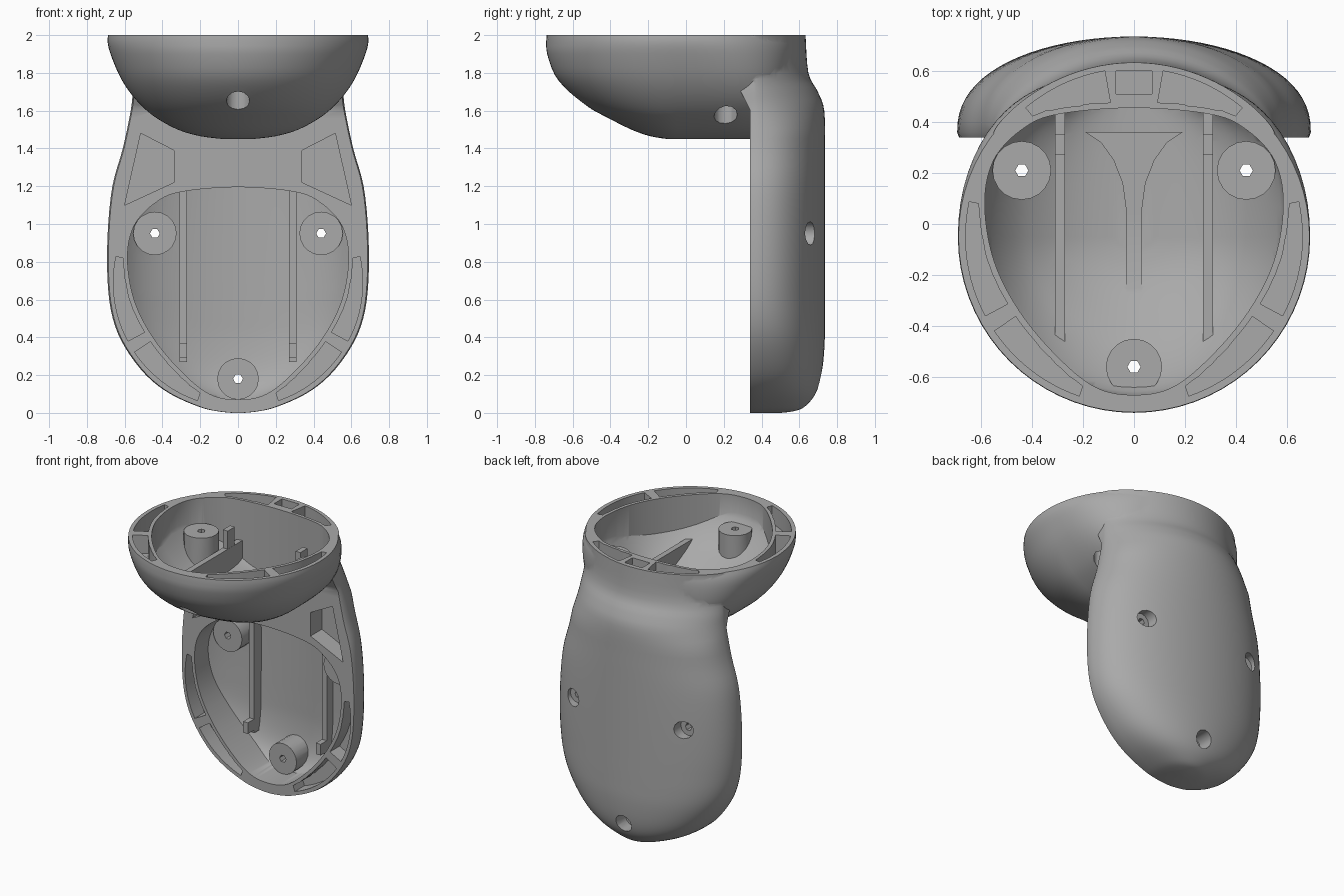
import bpy, bmesh, math
from mathutils import Vector

if "Cube" in bpy.data.objects:
    bpy.data.objects.remove(bpy.data.objects["Cube"])

grey = bpy.data.materials.new("plain grey")
grey.use_nodes = True
grey.diffuse_color = (0.4, 0.4, 0.4, 1)
grey.node_tree.nodes["Principled BSDF"].inputs["Base Color"].default_value = (0.4, 0.4, 0.4, 1)

RIM_V = -0.05      # centre of the rim circle in the shared layout
SPLIT = 0.34       # open face of the lower shell
LIP = 0.36         # where the side wall reaches full width


def spline(points, steps, closed=False):
    """Resample points with a Catmull-Rom curve."""
    pts = [Vector(p) for p in points]
    n = len(pts)
    get = (lambda i: pts[i % n]) if closed else (lambda i: pts[max(0, min(n - 1, i))])
    out = []
    for i in range(n if closed else n - 1):
        a, b, c, d = (get(i + k) for k in (-1, 0, 1, 2))
        for s in range(steps):
            t = s / steps
            out.append(0.5 * (2 * b + (c - a) * t + (2 * a - 5 * b + 4 * c - d) * t * t
                              + (3 * b - a - 3 * c + d) * t ** 3))
    return out if closed else out + [pts[-1]]


def loft(name, rings):
    """Solid through a stack of equal-length rings."""
    bm = bmesh.new()
    rows = [[bm.verts.new(p) for p in ring] for ring in rings]
    n = len(rows[0])
    for low, high in zip(rows, rows[1:]):
        for i in range(n):
            j = (i + 1) % n
            bm.faces.new((low[i], low[j], high[j], high[i]))
    bm.faces.new(rows[0])
    bm.faces.new(rows[-1])
    bmesh.ops.recalc_face_normals(bm, faces=bm.faces)
    mesh = bpy.data.meshes.new(name)
    bm.to_mesh(mesh)
    bm.free()
    obj = bpy.data.objects.new(name, mesh)
    mesh.materials.append(grey)
    bpy.context.collection.objects.link(obj)
    return obj


def combine(base, other, op):
    """Boolean two solids and drop the second."""
    before = len(base.data.vertices)
    mod = base.modifiers.new("cut", 'BOOLEAN')
    mod.operation, mod.object = op, other
    for solver in ('MANIFOLD', 'EXACT'):
        mod.solver = solver
        bpy.context.view_layer.update()
        deps = bpy.context.evaluated_depsgraph_get()
        mesh = bpy.data.meshes.new_from_object(base.evaluated_get(deps))
        if len(mesh.vertices) not in (0, before):
            break
    base.modifiers.clear()
    base.data = mesh
    bpy.data.objects.remove(other)


# The two shells share one layout: (x, v) across the opening, h through it
def in_bowl(x, v, h):
    return (x, v, h)


def in_body(x, v, h):
    return (x, h, v + 0.74)


def prism(points, h0, h1, place):
    return loft("cutter", [[place(x, v, h) for x, v in points] for h in (h0, h1)])


def circle(x, v, r, n):
    return [(x + r * math.cos(math.tau * i / n), v + r * math.sin(math.tau * i / n)) for i in range(n)]


def box(x0, x1, v0, v1):
    return [(x0, v0), (x1, v0), (x1, v1), (x0, v1)]


def ramp(z, start, length):
    return max(0, min(1, (z - start) / length))


def power(value, k):
    return math.copysign(abs(value) ** k, value)


# Lower body: half-oval sections, narrowing into the neck
BODY = spline([(0, .03, .5), (.008, .105, .565), (.03, .2, .625), (.1, .358, .685), (.2, .487, .717),
               (.35, .6, .733), (.5, .663, .735), (.69, .69, .735), (.95, .69, .735),
               (1.2, .665, .735), (1.4, .61, .735), (1.6, .568, .732), (1.7, .557, .698),
               (1.8, .548, .648), (2, .55, .633)], 4)


def body_solid(name):
    rings = []
    for z, w, back in BODY:
        # fuller towards the bottom, leaner where the neck meets the rim
        k = 0.7 + 0.17 * ramp(z, 0.1, 0.5) + 0.73 * ramp(z, 1.5, 0.35)
        front = SPLIT - 0.06 * ramp(z, 1.6, 0.12)
        arc = [(w * math.cos(math.pi * i / 40),
                LIP + (back - LIP) * max(0, math.sin(math.pi * i / 40)) ** k, z)
               for i in range(41)]
        rings.append([(w - 0.007, front, z)] + arc + [(0.007 - w, front, z)])
    return loft(name, rings)


# Upper bowl: rounded front, squarer back half blending into the neck
BOWL = spline([(1.45, .08, -.1), (1.465, .2, -.19), (1.5, .32, -.29), (1.56, .43, -.41),
               (1.62, .505, -.52), (1.7, .575, -.62), (1.79, .63, -.695), (1.9, .675, -.735),
               (1.96, .69, -.74), (2, .688, -.738)], 3)


def bowl_solid(name):
    rings = []
    for z, w, front in BOWL:
        low = 1 - ramp(z, 1.65, 0.35)
        ring = []
        for i in range(72):
            c, s = math.cos(math.tau * i / 72), math.sin(math.tau * i / 72)
            if s > 0:
                k = 2 / (2 + 1.5 * low)
                ring.append((w * power(c, k), RIM_V + (0.674 - 0.08 * low) * power(s, k), z))
            else:
                ring.append((w * c, RIM_V + (RIM_V - front) * s, z))
        rings.append(ring)
    return loft(name, rings)


# Egg-shaped opening used by both shells
HALF = [(0, .455), (.3, .43), (.44, .37), (.55, .25), (.585, .08), (.55, -.14),
        (.45, -.34), (.3, -.52), (.15, -.64), (0, -.67)]
EGG = [tuple(p) for p in spline(HALF + [(-x, v) for x, v in HALF[-2:0:-1]], 10, True)]


def egg_radius(angle):
    p = min(EGG, key=lambda q: abs(math.atan2(q[1] - RIM_V, q[0]) - angle))
    return math.hypot(p[0], p[1] - RIM_V)


def rim_pocket(a0, a1, side):
    """Curved slot between the rim and the egg opening."""
    angles = [math.radians(a0 + (a1 - a0) * i / 12) for i in range(13)]
    arc = [(0.66, a) for a in angles] + [(egg_radius(a) + 0.024, a) for a in reversed(angles)]
    return [(side * r * math.cos(a), RIM_V + r * math.sin(a)) for r, a in arc]


BOSSES = [(-.44, .21, .115), (.44, .21, .115), (0, -.56, .11)]

housing = body_solid("housing")
combine(housing, bowl_solid("bowl"), 'UNION')

# Main hollows, leaving screw bosses and rails standing
bowl_hollow = bowl_solid("bowl_hollow")
for v in bowl_hollow.data.vertices:
    v.co = (v.co.x * 0.94, RIM_V + (v.co.y - RIM_V) * 0.94, v.co.z + 0.055)
body_hollow = body_solid("body_hollow")
for v in body_hollow.data.vertices:
    v.co = (v.co.x * 0.95, v.co.y - 0.055, 0.04 + v.co.z * 0.98)

shells = [  # hollow, placing, depth range, boss top, rail top, tab top, tab span, outside, recess end
    (bowl_hollow, in_bowl, (1.3, 2.2), 1.82, 1.71, 1.84, (.27, .35), 1.3, 1.72),
    (body_hollow, in_body, (0.9, 0.2), 0.51, 0.57, 0.5, (-.45, -.37), 0.9, 0.6),
]
for hollow, place, span, boss_top, rail_top, tab_top, tab, outside, recess in shells:
    combine(hollow, prism(EGG, span[0], span[1], place), 'INTERSECT')
    for x, v, r in BOSSES:
        combine(hollow, prism(circle(x, v, r, 20), outside, boss_top, place), 'DIFFERENCE')
    for s in (-1, 1):
        combine(hollow, prism(box(s * .29 - .02, s * .29 + .02, -.47, .46), outside, rail_top, place),
                'DIFFERENCE')
        combine(hollow, prism(box(s * .29 - .019, s * .29 + .019, *tab), outside, tab_top, place),
                'DIFFERENCE')
    if place is in_bowl:
        # Low flared rib along the bowl floor
        flare = [(.03, -.45), (.03, .05), (.045, .16), (.08, .25), (.13, .32), (.19, .36)]
        rib = flare + [(-x, v) for x, v in reversed(flare)]
        combine(hollow, prism(rib, outside, 1.545, place), 'DIFFERENCE')
    combine(housing, hollow, 'DIFFERENCE')

    # Screw holes with wide recesses on the outside
    for x, v, r in BOSSES:
        combine(housing, prism(circle(x, v, .026, 6), span[0], span[1], place), 'DIFFERENCE')
        combine(housing, prism(circle(x, v, .062, 12), outside, recess, place), 'DIFFERENCE')

# Rim pockets
for s in (-1, 1):
    for a0, a1 in ((-28, 12), (-71, -34)):
        combine(housing, prism(rim_pocket(a0, a1, s), 1.87, 2.1, in_bowl), 'DIFFERENCE')
        combine(housing, prism(rim_pocket(a0, a1, s), 0.2, 0.45, in_body), 'DIFFERENCE')
    combine(housing, prism(rim_pocket(50, 80, s), 1.75, 2.1, in_bowl), 'DIFFERENCE')
    shoulder = [(s * .34, .48), (s * .34, .65), (s * .515, .74), (s * .6, .36)]
    combine(housing, prism(shoulder, 0.2, 0.47, in_body), 'DIFFERENCE')
combine(housing, prism(box(-.07, .07, .51, .6), 1.6, 2.1, in_bowl), 'DIFFERENCE')

bpy.ops.object.select_all(action='DESELECT')
housing.select_set(True)
bpy.context.view_layer.objects.active = housing
bpy.ops.object.shade_smooth_by_angle(angle=math.radians(32))
